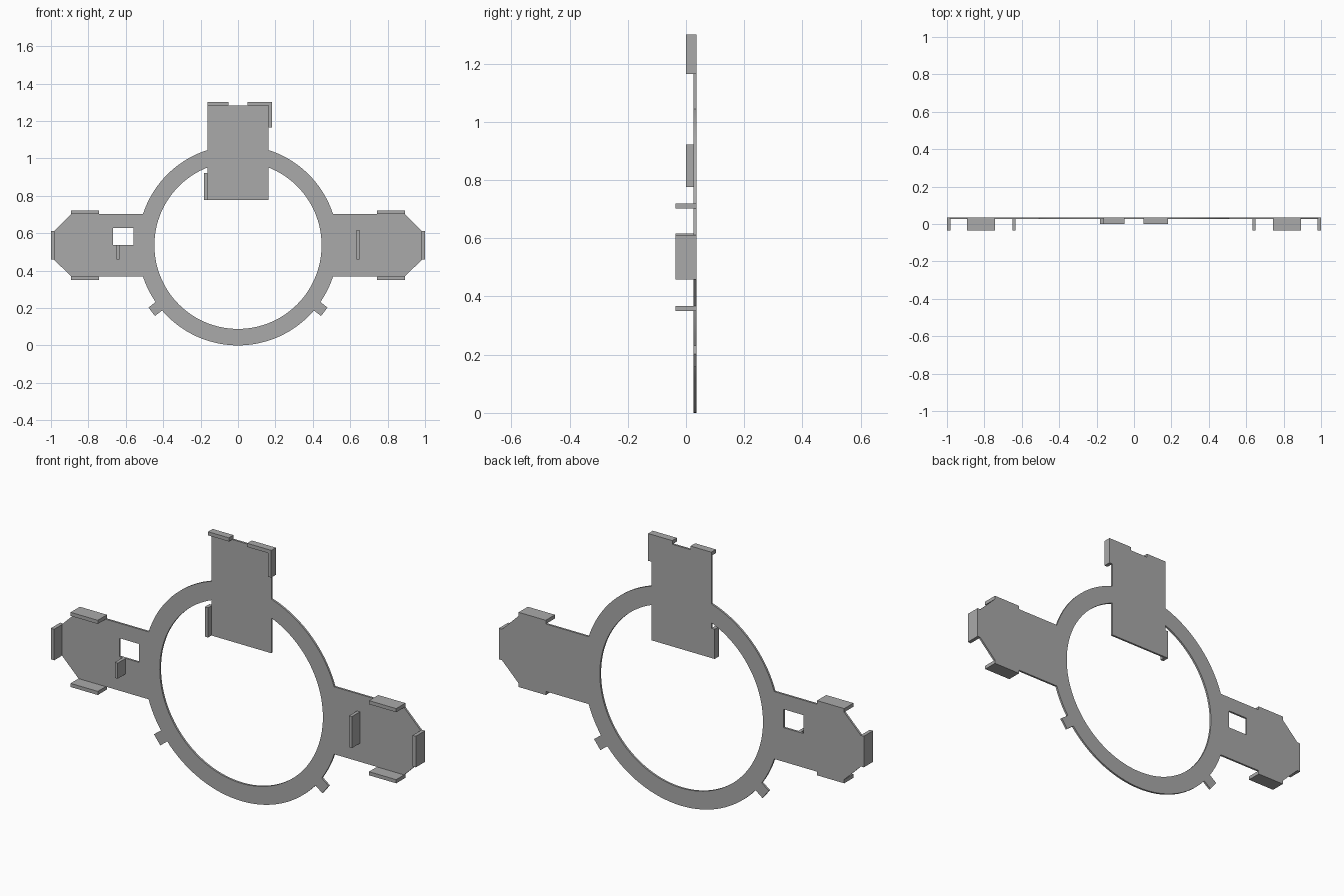
import bpy
import math

if "Cube" in bpy.data.objects:
    bpy.data.objects.remove(bpy.data.objects["Cube"], do_unlink=True)

grey = bpy.data.materials.new("plain grey")
grey.use_nodes = True
grey.diffuse_color = (0.4, 0.4, 0.4, 1)
grey.node_tree.nodes["Principled BSDF"].inputs["Base Color"].default_value = (0.4, 0.4, 0.4, 1)

MID = 0.535            # height of the ring centre
OUTER, INNER = 0.535, 0.447
ARM = 0.167            # half height of each arm
PANEL = 0.164          # half width of the upright panel
PANEL_TOP, PANEL_LOW = 1.282, 0.776
BACK, FACE, FRONT = 0.036, 0.026, -0.036
LIP = 0.018            # thickness of the folded lips


def polar(radius, angle):
    return radius * math.cos(angle), MID + radius * math.sin(angle)


def arc(radius, start, end):
    steps = max(2, round(abs(end - start) / math.radians(3)))
    return [polar(radius, start + (end - start) * i / steps) for i in range(steps + 1)]


def box(name, x0, x1, z0, z1, front=FRONT):
    bpy.ops.mesh.primitive_cube_add(size=1, location=((x0 + x1) / 2, (front + BACK) / 2, (z0 + z1) / 2))
    ob = bpy.context.object
    ob.name = name
    ob.scale = (x1 - x0, BACK - front, z1 - z0)
    bpy.ops.object.transform_apply(location=False, rotation=False, scale=True)
    ob.data.materials.append(grey)
    return ob


# Right half of the outer outline: ring, small ear, chamfered arm, panel
ear, ear_half = math.radians(-37.6), math.radians(3.05)
ear_tip = math.atan2(0.0285, 0.582)
arm_angle = math.asin(ARM / OUTER)
half = arc(OUTER, -math.pi / 2, ear - ear_half)
half += [polar(0.583, ear - ear_tip), polar(0.583, ear + ear_tip)]
half += arc(OUTER, ear + ear_half, -arm_angle)
half += [(0.892, MID - ARM), (0.983, MID - 0.077), (0.983, MID + 0.077), (0.892, MID + ARM)]
half += arc(OUTER, arm_angle, math.acos(PANEL / OUTER))
half += [(PANEL, PANEL_TOP)]
outline = half + [(-x, z) for x, z in reversed(half[1:])]

# Ring opening, cut short by the panel, and the square window
gap = math.acos(PANEL / INNER)
opening = arc(INNER, math.pi - gap, 2 * math.pi + gap) + [(PANEL, PANEL_LOW), (-PANEL, PANEL_LOW)]
window = [(-0.668, 0.537), (-0.56, 0.537), (-0.56, 0.628), (-0.668, 0.628)]

# Flat plate, filled and extruded from the three outlines
curve = bpy.data.curves.new("ring_plate", "CURVE")
curve.dimensions = "2D"
curve.fill_mode = "BOTH"
curve.extrude = (BACK - FACE) / 2
for loop in (outline, opening, window):
    spline = curve.splines.new("POLY")
    spline.points.add(len(loop) - 1)
    for point, (x, z) in zip(spline.points, loop):
        point.co = (x, z, 0, 1)
    spline.use_cyclic_u = True
plate = bpy.data.objects.new("ring_plate", curve)
bpy.context.collection.objects.link(plate)
plate.rotation_euler.x = math.pi / 2
plate.location.y = (BACK + FACE) / 2
curve.materials.append(grey)
bpy.ops.object.select_all(action="DESELECT")
plate.select_set(True)
bpy.context.view_layer.objects.active = plate
bpy.ops.object.convert(target="MESH")
bpy.ops.object.shade_smooth_by_angle(angle=math.radians(20))

# Lips folded forward around both arms
for side, s in (("left", 1), ("right", -1)):
    for level, v in (("upper", 1), ("lower", -1)):
        xs = sorted((s * 0.743, s * 0.892))
        zs = sorted((MID + v * ARM, MID + v * (ARM + LIP)))
        box(f"{side}_arm_{level}_lip", *xs, *zs)
    box(f"{side}_arm_end_lip", *sorted((s * 0.982, s)), MID - 0.077, MID + 0.077)

# Upright fins on the arms
box("left_arm_fin", 0.634, 0.65, 0.46, 0.616)
box("right_arm_fin", -0.65, -0.634, 0.46, 0.537)

# Shallower lips around the panel
box("panel_top_right_lip", -PANEL, -0.05, PANEL_TOP, PANEL_TOP + LIP, 0)
box("panel_top_left_lip", 0.05, PANEL + LIP, PANEL_TOP, PANEL_TOP + LIP, 0)
box("panel_left_side_lip", PANEL, PANEL + LIP, 1.165, PANEL_TOP, 0)
box("panel_right_side_lip", -PANEL - LIP, -PANEL, PANEL_LOW, 0.923, 0)
